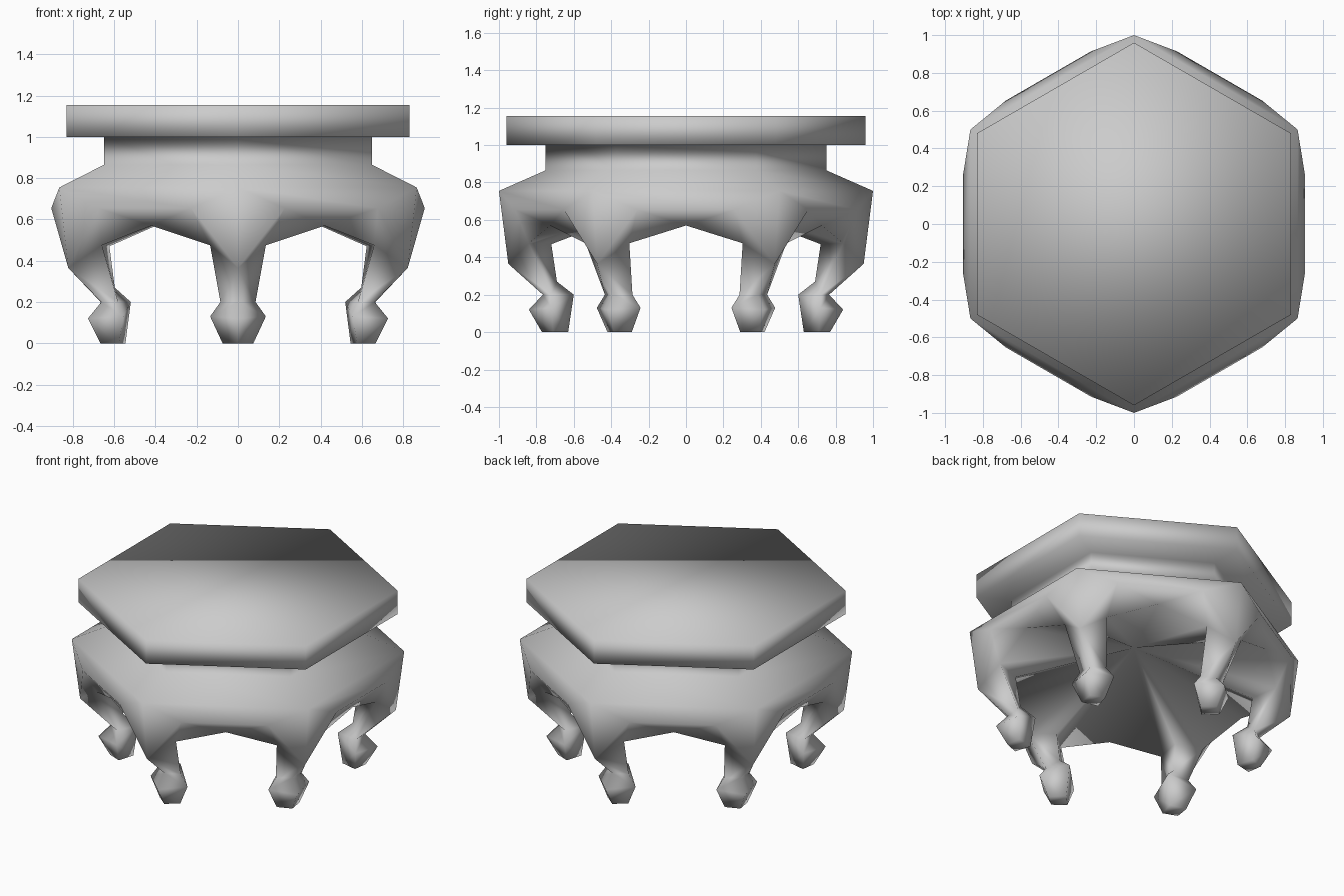
import bpy, bmesh, math
from mathutils import Vector, Matrix

cube = bpy.data.objects.get("Cube")
if cube:
    bpy.data.objects.remove(cube, do_unlink=True)

grey = bpy.data.materials.new("plain grey")
grey.use_nodes = True
grey.diffuse_color = (0.6, 0.6, 0.6, 1)
grey.node_tree.nodes["Principled BSDF"].inputs["Base Color"].default_value = (0.6, 0.6, 0.6, 1)

SIDES = 6
bm = bmesh.new()


def at(k, radial, across, z):
    """Point in the frame of corner k: outwards, sideways, up."""
    turn = Matrix.Rotation(math.radians(60 * k - 90), 3, 'Z')
    return turn @ Vector((radial, across, z))


def face(*points):
    bm.faces.new([bm.verts.new(p) for p in points])


# Seat slab, neck and sloping shoulder: radius and height of each hexagon ring
profile = [(0.96, 1.155), (0.96, 1.0), (0.75, 1.0), (0.75, 0.865), (1.0, 0.755)]
face(*[at(k, profile[0][0], 0, profile[0][1]) for k in range(SIDES)])
for k in range(SIDES):
    for (r1, z1), (r2, z2) in zip(profile, profile[1:]):
        face(at(k, r1, 0, z1), at(k, r2, 0, z2),
             at(k + 1, r2, 0, z2), at(k + 1, r1, 0, z1))

# Leg rows, from the knee to the sole: outer, side and inner point
leg_rows = [
    [(0.95, 0, 0.365), (0.84, 0.135, 0.475), (0.72, 0, 0.47)],
    [(0.765, 0, 0.2), (0.72, 0.085, 0.2), (0.69, 0, 0.27)],
    [(0.84, 0, 0.12), (0.72, 0.135, 0.13), (0.60, 0, 0.2)],
    [(0.77, 0, 0), (0.71, 0.075, 0), (0.63, 0, 0)],
]
shoulder = (1.0, 0, 0.755)
bulge = (0.914, 0.227, 0.655)
arch = (0.84 * math.cos(math.pi / 6), 0.84 * math.sin(math.pi / 6), 0.57)
hollow = (0, 0, 0.745)

for k in range(SIDES):
    for side in (1, -1):
        def p(point):
            return at(k, point[0], side * point[1], point[2])

        knee, hip, inner = leg_rows[0]
        # Apron around the leg top
        face(p(shoulder), p(bulge), p(knee))
        face(p(bulge), p(hip), p(knee))
        face(p(bulge), p(arch), p(hip))
        # Hollow underside
        face(p(hollow), p(hip), p(arch))
        face(p(hollow), p(inner), p(hip))
        # Leg and foot
        for upper, lower in zip(leg_rows, leg_rows[1:]):
            for i in range(2):
                face(p(upper[i]), p(upper[i + 1]), p(lower[i + 1]), p(lower[i]))

    # Apron panel between two legs, with its arch
    mirrored = (bulge[0], -bulge[1], bulge[2])
    face(at(k, *shoulder), at(k, *bulge), at(k + 1, *mirrored), at(k + 1, *shoulder))
    face(at(k, *bulge), at(k, *arch), at(k + 1, *mirrored))
    # Sole
    outer, edge, heel = leg_rows[-1]
    face(at(k, *outer), at(k, *edge), at(k, *heel), at(k, edge[0], -edge[1], edge[2]))

bmesh.ops.remove_doubles(bm, verts=bm.verts, dist=0.001)
bmesh.ops.recalc_face_normals(bm, faces=bm.faces)
for f in bm.faces:
    f.smooth = True

mesh = bpy.data.meshes.new("hexagonal_stool")
bm.to_mesh(mesh)
bm.free()
mesh.materials.append(grey)
stool = bpy.data.objects.new("hexagonal_stool", mesh)
bpy.context.collection.objects.link(stool)
